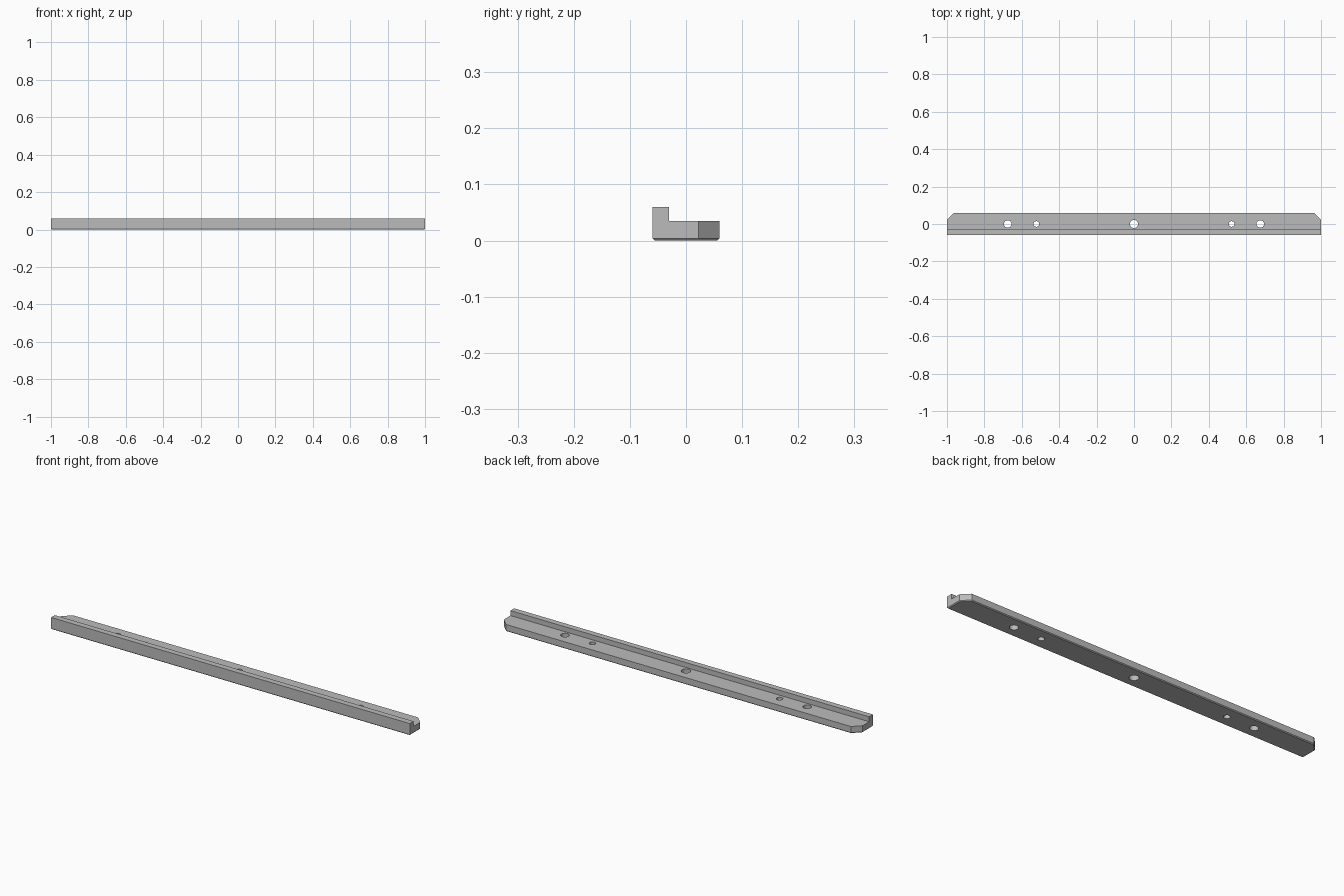
import bpy, bmesh
from mathutils import Vector, Matrix

cube = bpy.data.objects.get("Cube")
if cube:
    bpy.data.objects.remove(cube, do_unlink=True)

HALF_LENGTH, HALF_WIDTH = 1.0, 0.06
BASE_TOP, LIP_TOP, LIP_BACK = 0.035, 0.06, -0.03
CORNER, EDGE = 0.038, 0.004

grey = bpy.data.materials.new("plain grey")
grey.use_nodes = True
colour = (0.5, 0.5, 0.5, 1)
grey.diffuse_color = colour
grey.node_tree.nodes["Principled BSDF"].inputs["Base Color"].default_value = colour


def make_object(name, bm):
    bmesh.ops.recalc_face_normals(bm, faces=bm.faces)
    mesh = bpy.data.meshes.new(name)
    bm.to_mesh(mesh)
    bm.free()
    mesh.materials.append(grey)
    obj = bpy.data.objects.new(name, mesh)
    bpy.context.collection.objects.link(obj)
    return obj


# L-shaped section drawn along the length of the rail
bm = bmesh.new()
section = [(-HALF_WIDTH, 0), (HALF_WIDTH, 0), (HALF_WIDTH, BASE_TOP),
           (LIP_BACK, BASE_TOP), (LIP_BACK, LIP_TOP), (-HALF_WIDTH, LIP_TOP)]
face = bm.faces.new([bm.verts.new((-HALF_LENGTH, y, z)) for y, z in section])
ends = bmesh.ops.extrude_face_region(bm, geom=[face])["geom"]
bmesh.ops.translate(bm, vec=(2 * HALF_LENGTH, 0, 0),
                    verts=[v for v in ends if isinstance(v, bmesh.types.BMVert)])

# Clipped back corners
for side in (-1, 1):
    cut = bmesh.ops.bisect_plane(
        bm, geom=bm.verts[:] + bm.edges[:] + bm.faces[:],
        plane_co=(side * HALF_LENGTH, HALF_WIDTH - CORNER, 0),
        plane_no=Vector((side, 1, 0)).normalized(), clear_outer=True)
    rim = [e for e in cut["geom_cut"] if isinstance(e, bmesh.types.BMEdge)]
    bmesh.ops.holes_fill(bm, edges=rim, sides=0)

# Small chamfer around the underside
bottom = [e for e in bm.edges if all(abs(v.co.z) < 1e-5 for v in e.verts)]
bmesh.ops.bevel(bm, geom=bottom, offset=EDGE, segments=1,
                affect='EDGES', clamp_overlap=True)
rail = make_object("rail", bm)

# Round mounting holes through the base
bm = bmesh.new()
for x, radius in ((-0.675, 0.02), (-0.522, 0.015), (0, 0.022),
                  (0.522, 0.015), (0.675, 0.02)):
    bmesh.ops.create_cone(bm, cap_ends=True, segments=32, radius1=radius,
                          radius2=radius, depth=0.2,
                          matrix=Matrix.Translation((x, 0, 0)))
cutter = make_object("hole_cutter", bm)
cutter.hide_render = True
cutter.hide_set(True)
holes = rail.modifiers.new("holes", 'BOOLEAN')
holes.operation = 'DIFFERENCE'
holes.solver = 'EXACT'
holes.object = cutter

# Apply the holes, then smooth only their round walls
bpy.context.view_layer.objects.active = rail
rail.select_set(True)
bpy.ops.object.modifier_apply(modifier=holes.name)
bpy.data.objects.remove(cutter, do_unlink=True)
bpy.ops.object.shade_smooth_by_angle(angle=0.4)
